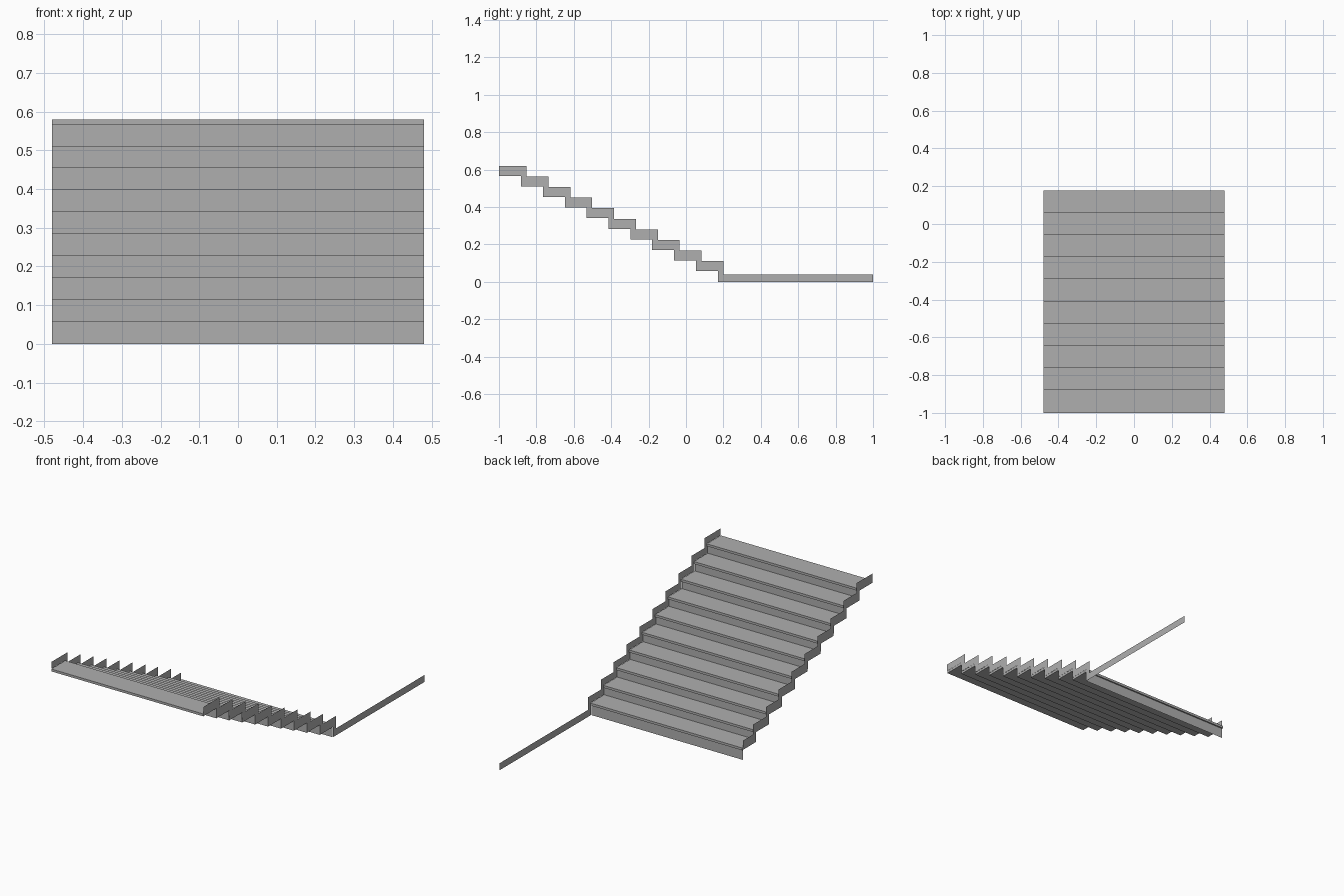
import bpy

cube = bpy.data.objects.get("Cube")
if cube:
    bpy.data.objects.remove(cube, do_unlink=True)

HALF = 0.48          # half width of the flight
STEPS = 10
RUN, RISE = 0.1169, 0.0565
TOP = 0.58           # height of the top tread
FRONT = -0.882       # y of the highest riser
SLAB = 0.0135        # tread thickness
NOSE = 0.008         # tread overhang
LIFT, LEAD = 0.04, 0.03   # skirting height and forward offset

grey = bpy.data.materials.new("stair_grey")
grey.use_nodes = True
colour = (0.43, 0.43, 0.43, 1)
grey.diffuse_color = colour
grey.node_tree.nodes["Principled BSDF"].inputs["Base Color"].default_value = colour


def add_mesh(name, verts, faces):
    mesh = bpy.data.meshes.new(name)
    mesh.from_pydata(verts, [], faces)
    mesh.materials.append(grey)
    obj = bpy.data.objects.new(name, mesh)
    bpy.context.collection.objects.link(obj)
    return obj


def add_box(name, y0, y1, z0, z1):
    verts = [(x, y, z) for x in (-HALF, HALF) for y in (y0, y1) for z in (z0, z1)]
    faces = [(0, 1, 3, 2), (4, 6, 7, 5), (0, 4, 5, 1),
             (2, 3, 7, 6), (0, 2, 6, 4), (1, 5, 7, 3)]
    add_box_obj = add_mesh(name, verts, faces)
    return add_box_obj


def riser_y(i):
    return FRONT + i * RUN


def tread_z(i):
    return TOP - i * RISE


# Treads with a small nosing, and a thin riser hanging under each
for i in range(STEPS):
    back = -1 if i == 0 else riser_y(i - 1)
    y, z = riser_y(i), tread_z(i)
    add_box(f"tread_{i + 1}", back, y + NOSE, z - SLAB, z)
    low = 0 if i == STEPS - 1 else tread_z(i + 1) - SLAB
    add_mesh(f"riser_{i + 1}",
             [(-HALF, y, low), (HALF, y, low), (HALF, y, z - SLAB), (-HALF, y, z - SLAB)],
             [(3, 2, 1, 0)])


# Stepped skirting boards: lower edge follows the steps, upper edge is offset
def add_skirting(name, x, with_floor):
    lower, upper = [(-1, TOP)], [(-1, TOP + LIFT)]
    for i in range(STEPS - 1):
        for z in (tread_z(i), tread_z(i + 1)):
            lower.append((riser_y(i), z))
            upper.append((riser_y(i) + LEAD, z + LIFT))
    y, z = riser_y(STEPS - 1), tread_z(STEPS - 1)
    lower.append((y, z))
    if with_floor:
        lower += [(y, 0), (1, 0)]
        upper += [(y + LEAD, z + LIFT), (y + LEAD, LIFT), (1, LIFT)]
    else:
        upper.append((y, z + LIFT))
    outline = lower + upper[::-1]
    order = list(range(len(outline)))
    if x < 0:
        order.reverse()
    add_mesh(name, [(x, a, b) for a, b in outline], [order])


add_skirting("left_skirting", HALF + 0.001, True)
add_skirting("right_skirting", -HALF - 0.001, False)
